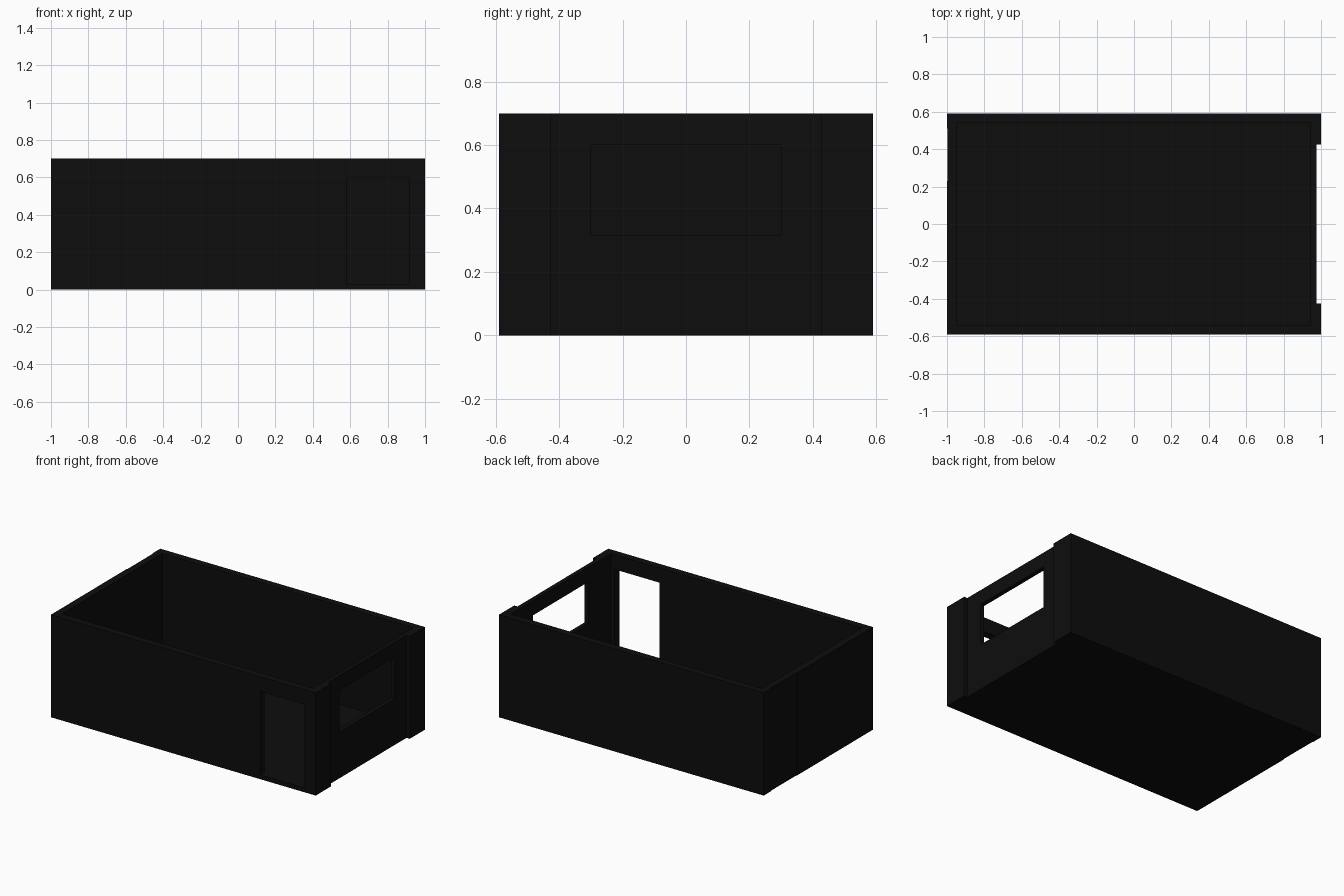
import bpy, bmesh

if "Cube" in bpy.data.objects:
    bpy.data.objects.remove(bpy.data.objects["Cube"])

HX, HY, H = 1.0, 0.59, 0.70      # half length, half width, wall height
FLOOR, WALL = 0.03, 0.05

mat = bpy.data.materials.new("matte_black")
mat.diffuse_color = (0.004, 0.004, 0.004, 1)
mat.use_nodes = True
mat.node_tree.nodes["Principled BSDF"].inputs["Base Color"].default_value = mat.diffuse_color


def prism(name, outline, z0, z1):
    """Extrude a flat outline from z0 to z1."""
    bm = bmesh.new()
    face = bm.faces.new([bm.verts.new((x, y, z0)) for x, y in outline])
    top = bmesh.ops.extrude_face_region(bm, geom=[face])["geom"]
    bmesh.ops.translate(bm, vec=(0, 0, z1 - z0),
                        verts=[v for v in top if isinstance(v, bmesh.types.BMVert)])
    bmesh.ops.recalc_face_normals(bm, faces=bm.faces)
    me = bpy.data.meshes.new(name)
    bm.to_mesh(me)
    bm.free()
    me.materials.append(mat)
    ob = bpy.data.objects.new(name, me)
    bpy.context.collection.objects.link(ob)
    return ob


def rect(x0, x1, y0, y1):
    return [(x0, y0), (x1, y0), (x1, y1), (x0, y1)]


def cut(target, name, x, y, z):
    """Subtract a box from the target."""
    cutter = prism(name, rect(*x, *y), *z)
    cutter.hide_render = True
    mod = target.modifiers.new(name, "BOOLEAN")
    mod.operation, mod.solver, mod.object = "DIFFERENCE", "EXACT", cutter
    bpy.context.view_layer.objects.active = target
    bpy.ops.object.modifier_apply(modifier=name)
    bpy.data.objects.remove(cutter)


# Room block: right end set back between corner piers, shallow strip on the left end
footprint = [(-HX, -HY), (HX, -HY), (HX, -0.425), (0.975, -0.425),
             (0.975, 0.425), (HX, 0.425), (HX, HY), (-HX, HY),
             (-HX, 0.51), (-HX + 0.004, 0.51), (-HX + 0.004, 0.23), (-HX, 0.23)]
room = prism("room_shell", footprint, 0, H)

# Open interior above the floor
cut(room, "interior", (-HX + WALL, 0.945), (-HY + WALL, HY - WALL), (FLOOR, H + 0.1))
# Doorway in the front wall
cut(room, "doorway", (0.58, 0.917), (-HY - 0.1, -HY + WALL + 0.05), (FLOOR, 0.60))
# Window in the right wall
cut(room, "window", (0.9, 1.1), (-0.30, 0.30), (0.315, 0.60))
